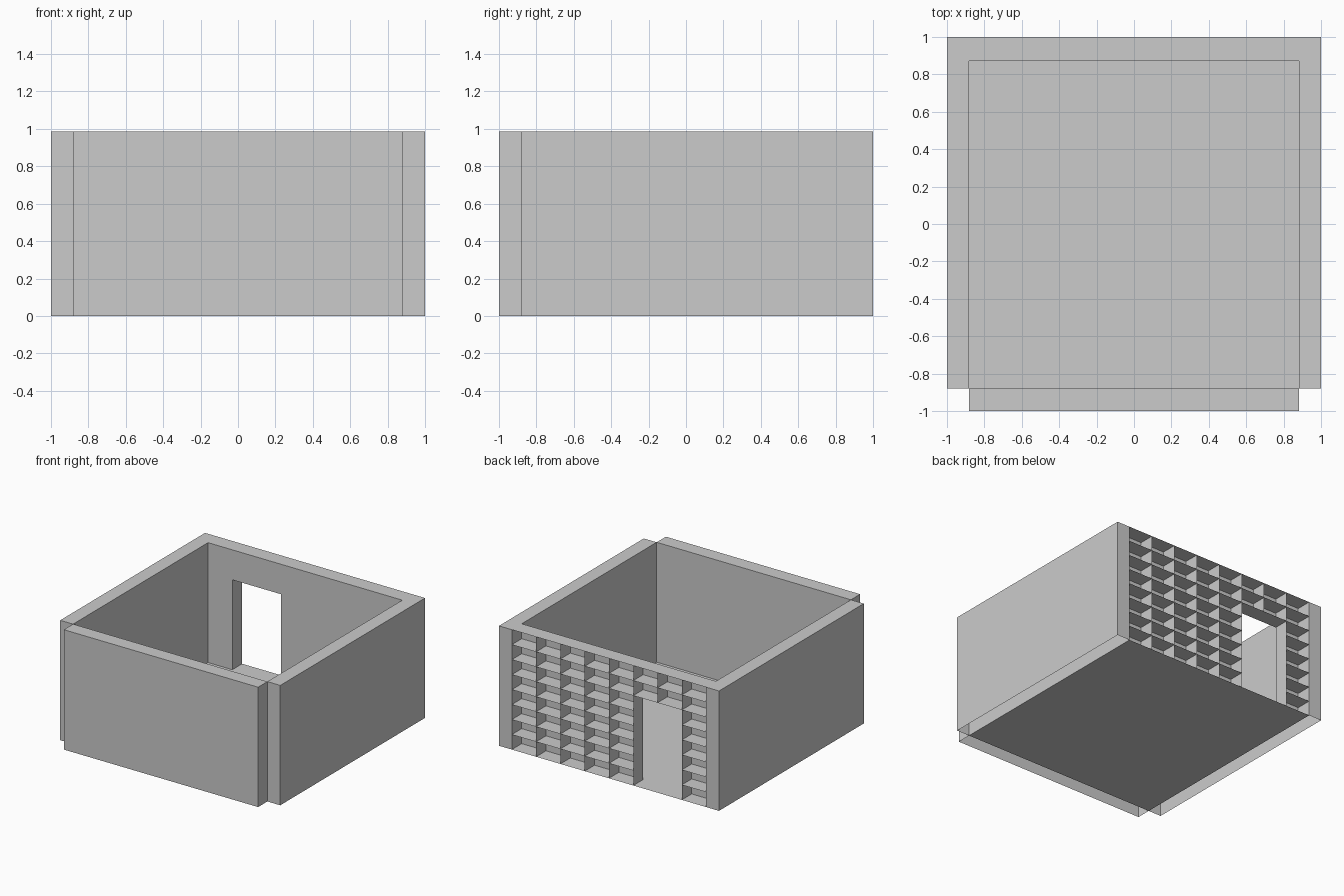
import bpy, bmesh

if "Cube" in bpy.data.objects:
    bpy.data.objects.remove(bpy.data.objects["Cube"])

H = 0.985           # wall height
X_IN = 0.883        # inner face of the side walls
Y_FRONT = -0.88     # inner face of the front wall
Y_BACK = 0.872      # inner face of the back wall
COLS, ROWS = 8, 8
DOOR_COLS, DOOR_ROWS = (1, 2), range(6)


def finish(name, bm):
    mesh = bpy.data.meshes.new(name)
    bm.to_mesh(mesh)
    bm.free()
    obj = bpy.data.objects.new(name, mesh)
    bpy.context.collection.objects.link(obj)
    return obj


def wall(name, x0, x1, y0, y1):
    """Hollow wall block, open at the bottom."""
    bm = bmesh.new()
    bmesh.ops.create_cube(bm, size=1)
    for v in bm.verts:
        v.co.x = x0 if v.co.x < 0 else x1
        v.co.y = y0 if v.co.y < 0 else y1
        v.co.z = 0 if v.co.z < 0 else H
    bm.normal_update()
    bottom = [f for f in bm.faces if f.normal.z < -0.5]
    bmesh.ops.delete(bm, geom=bottom, context='FACES_ONLY')
    return finish(name, bm)


# Side walls and the front wall set forward between them
wall("left_wall", -1, -X_IN, Y_FRONT, 1)
wall("right_wall", X_IN, 1, Y_FRONT, 1)
wall("front_wall", -X_IN, X_IN, -1, Y_FRONT)

# Thin floor sheet
bm = bmesh.new()
bm.faces.new([bm.verts.new(p) for p in (
    (-X_IN, Y_FRONT, 0), (X_IN, Y_FRONT, 0), (X_IN, Y_BACK, 0), (-X_IN, Y_BACK, 0))])
finish("floor", bm)

# Back wall: grid of open cells made of thin sheets, with a doorway left out
bm = bmesh.new()
grid = {}


def vert(i, d, k):
    if (i, d, k) not in grid:
        grid[i, d, k] = bm.verts.new((-X_IN + 2 * X_IN * i / COLS,
                                      1 if d else Y_BACK, H * k / ROWS))
    return grid[i, d, k]


def sheet(*corners):
    vs = [vert(*c) for c in corners]
    if not bm.faces.get(vs):
        bm.faces.new(vs)


def shelf(i, k):
    sheet((i, 0, k), (i + 1, 0, k), (i + 1, 1, k), (i, 1, k))


def divider(i, k):
    sheet((i, 0, k), (i, 1, k), (i, 1, k + 1), (i, 0, k + 1))


for i in range(COLS):
    for k in range(ROWS):
        if i in DOOR_COLS and k in DOOR_ROWS:
            if k == 0:
                shelf(i, 0)         # door threshold
            continue
        sheet((i, 0, k), (i + 1, 0, k), (i + 1, 0, k + 1), (i, 0, k + 1))
        shelf(i, k)
        shelf(i, k + 1)
        for side in (i, i + 1):
            if 0 < side < COLS:     # outermost sides are the side walls
                divider(side, k)
finish("back_shelf_wall", bm)
